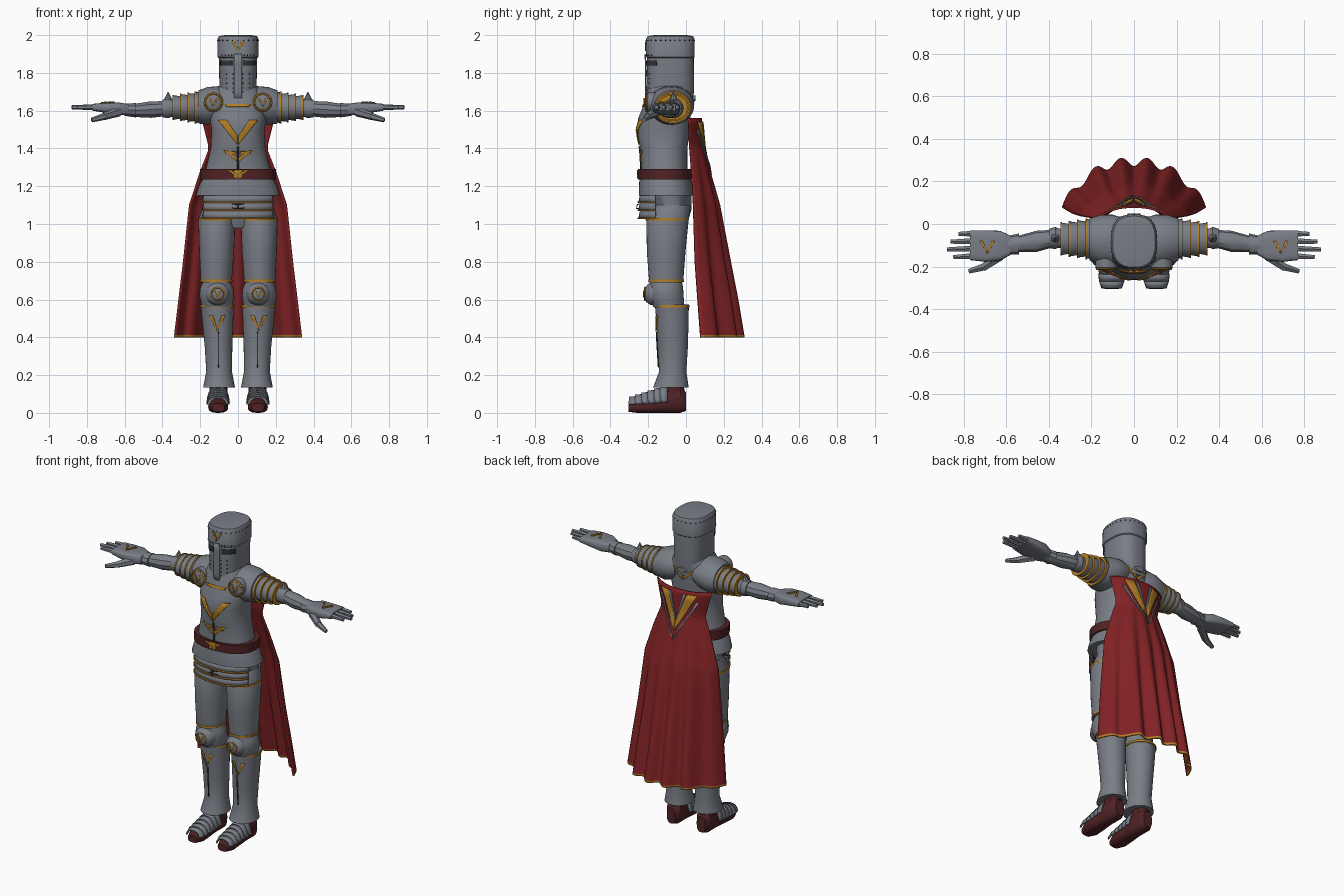
import bpy, bmesh
from math import sin, cos, pi, radians, copysign
from mathutils import Vector
from mathutils.bvhtree import BVHTree

if "Cube" in bpy.data.objects:
    bpy.data.objects.remove(bpy.data.objects["Cube"])


def material(name, *rgb):
    m = bpy.data.materials.new(name)
    m.use_nodes = True
    m.diffuse_color = (*rgb, 1)
    m.node_tree.nodes["Principled BSDF"].inputs["Base Color"].default_value = (*rgb, 1)
    return m


STEEL = material("steel", .19, .205, .235)
GOLD = material("gold trim", .45, .21, .02)
RED = material("red cloth", .22, .016, .018)
BROWN = material("brown leather", .08, .016, .018)
DARK = material("dark gap", .03, .032, .036)
DIRECTIONS = {"front": Vector((0, 1, 0)), "back": Vector((0, -1, 0)), "top": Vector((0, 0, -1))}


def finish(name, bm, mats, mirror=False, solid=0, rule=None):
    bmesh.ops.recalc_face_normals(bm, faces=bm.faces)
    if rule:
        for f in bm.faces:
            f.material_index = rule(f.calc_center_median())
    me = bpy.data.meshes.new(name)
    bm.to_mesh(me)
    bm.free()
    for m in mats:
        me.materials.append(m)
    me.shade_smooth()
    me.set_sharp_from_angle(angle=radians(35))
    ob = bpy.data.objects.new(name, me)
    bpy.context.collection.objects.link(ob)
    if solid:
        s = ob.modifiers.new("thickness", "SOLIDIFY")
        s.thickness, s.offset = solid, 0
    if mirror:
        ob.modifiers.new("mirror", "MIRROR").use_clip = False
    return ob


def loft(name, axis, stations, mat=STEEL, mirror=False, power=2, n=32, arc=None):
    """Skin rounded sections (position, centre u, centre v, radius u, radius v) along an axis."""
    bm = bmesh.new()
    a0, a1 = arc or (0, 360)
    count = n + 1 if arc else n
    rings = []
    for t, cu, cv, ru, rv in stations:
        ring = []
        for i in range(count):
            a = radians(a0 + (a1 - a0) * i / n)
            c, s = [copysign(abs(w) ** (2 / power), w) for w in (cos(a), sin(a))]
            u, v = cu + ru * c, cv + rv * s
            ring.append(bm.verts.new({"x": (t, u, v), "y": (u, t, v), "z": (u, v, t)}[axis]))
        rings.append(ring)
    for a, b in zip(rings, rings[1:]):
        for i in range(n):
            j = (i + 1) % count
            bm.faces.new((a[i], a[j], b[j], b[i]))
    if not arc:
        bm.faces.new(rings[0])
        bm.faces.new(rings[-1])
    return finish(name, bm, [mat], mirror, .008 if arc else 0)


def rim(name, axis, station, mirror=True, half=.006, grow=.004, **kw):
    """Narrow gold band around one section."""
    t, cu, cv, ru, rv = station
    return loft(name, axis, [(t + d, cu, cv, ru + grow, rv + grow) for d in (-half, half)],
                GOLD, mirror, **kw)


def tube(name, p, q, r0, r1, mat=STEEL, n=8):
    bm = bmesh.new()
    p, q = Vector(p), Vector(q)
    bmesh.ops.create_cone(bm, cap_ends=True, segments=n, radius1=r0, radius2=r1, depth=(q - p).length)
    turn = (q - p).to_track_quat("Z", "Y").to_matrix()
    for v in bm.verts:
        v.co = turn @ v.co + (p + q) / 2
    return finish(name, bm, [mat], True)


def surface(target):
    return BVHTree.FromObject(target, bpy.context.evaluated_depsgraph_get())


def plate(name, quads, target, mat=GOLD, side="front", mirror=False, lift=.003, n=5):
    """Thin plates laid on a surface; each quad is four points seen from the given side."""
    tree, d, bm = surface(target), DIRECTIONS[side], bmesh.new()
    for quad in quads:
        a, b, c, e = [Vector(p) for p in quad]
        grid = []
        for i in range(n + 1):
            row = []
            for j in range(n + 1):
                p = a.lerp(b, i / n).lerp(e.lerp(c, i / n), j / n)
                start = Vector((p.x, p.y, 0)) if side == "top" else Vector((p.x, 0, p.y))
                start -= d * 3
                hit = tree.ray_cast(start, d)[0] or tree.find_nearest(start + d * 3)[0]
                row.append(bm.verts.new(hit - d * lift))
            grid.append(row)
        for r, s in zip(grid, grid[1:]):
            for j in range(n):
                bm.faces.new((r[j], r[j + 1], s[j + 1], s[j]))
    return finish(name, bm, [mat], mirror, .006)


def vee(cx, top, low, half, thick):
    return [[(cx + s * half, top), (cx + s * (half - thick), top),
             (cx + s * .002, low + thick), (cx + s * .002, low)] for s in (-1, 1)]


def box(x0, x1, z0, z1):
    return [(x0, z0), (x1, z0), (x1, z1), (x0, z1)]


def circle_band(cx, cz, r, w, n=16):
    def at(i, q):
        return cx + q * cos(2 * pi * i / n), cz + q * sin(2 * pi * i / n)
    return [[at(i, r), at(i + 1, r), at(i + 1, r - w), at(i, r - w)] for i in range(n)]


def rivets(name, rays, target, mat=DARK, size=.004):
    tree, bm = surface(target), bmesh.new()
    for start, d in rays:
        hit = tree.ray_cast(Vector(start), Vector(d))[0]
        if hit:
            new = bmesh.ops.create_icosphere(bm, subdivisions=1, radius=size)
            bmesh.ops.translate(bm, verts=new["verts"], vec=hit)
    return finish(name, bm, [mat])


# Helmet with sights, nose bar and rivets
helmet = loft("helmet", "z", [(z, 0, -.083, rx, ry) for z, rx, ry in (
    (1.63, .09, .12), (1.72, .098, .126), (1.88, .102, .124), (1.885, .109, .129),
    (1.98, .108, .128), (1.995, .1, .12), (2, .07, .085))], power=2.6, n=48)
plate("helmet_sights", [box(.03, .092, 1.838, 1.866)], helmet, DARK, mirror=True)
plate("nose_bar", [box(-.02, .02, 1.65, 1.9)], helmet, STEEL, lift=.006)
plate("helmet_emblem", vee(0, 1.965, 1.915, .032, .016), helmet)
front = (0, 1, 0)
rays = [((x, -1, 1.67 + .025 * i), front) for x in (-.026, .026, -.06, .06) for i in range(6)]
rays += [((.0167 * i, -1, 1.893), front) for i in range(-5, 6)]
for i in range(28):
    a = 2 * pi * i / 28
    rays.append(((cos(a), sin(a) - .083, 1.972), (-cos(a), -sin(a), 0)))
rivets("helmet_rivets", rays, helmet)

# Torso
torso = loft("breastplate", "z", [
    (1.23, 0, -.11, .185, .132), (1.3, 0, -.115, .168, .122), (1.4, 0, -.118, .145, .125),
    (1.5, 0, -.12, .14, .142), (1.56, 0, -.115, .15, .138), (1.64, 0, -.095, .15, .125),
    (1.7, 0, -.085, .125, .122), (1.73, 0, -.083, .1, .115)], power=2.3, n=48)
plate("chest_emblem", vee(0, 1.55, 1.42, .105, .045) + vee(0, 1.39, 1.33, .08, .022)
      + [box(s * .012, s * .065, 1.37, 1.385) for s in (-1, 1)], torso)
plate("chest_neck_trim", [[(-.07, 1.635), (.07, 1.635), (.06, 1.62), (-.06, 1.62)]], torso)
plate("chest_ridge", [box(-.004, .004, 1.29, 1.41)], torso, DARK)
plate("back_neck_trim", vee(0, 1.68, 1.6, .1, .02), torso, side="back")
loft("cape_clasp", "y", [(.01, 0, 1.665, .04, .02), (.05, 0, 1.665, .03, .015)])

# Belt, skirt and hips
belt = loft("belt", "z", [(z, 0, -.11, .2, .143) for z in (1.235, 1.29)], BROWN, power=2.3)
plate("belt_buckle", [box(-.022, .022, 1.24, 1.285)] + vee(0, 1.285, 1.245, .055, .018), belt)
loft("waist_skirt", "z", [(1.245, 0, -.11, .185, .135), (1.2, 0, -.108, .208, .142),
                          (1.15, 0, -.105, .224, .145)], power=2.2)
loft("hips", "z", [(1.2, 0, -.09, .19, .12), (1.08, 0, -.08, .185, .11), (.98, 0, -.08, .08, .08)])
for i in range(3):
    z = 1.155 - .042 * i
    side = dict(arc=(202, 338), power=2.3)
    loft("hip_lame_%d" % (i + 1), "z", [(z, 0, -.1, .192, .14), (z - .042, 0, -.1, .2, .148)], **side)
    rim("hip_trim_%d" % (i + 1), "z", (z - .04, 0, -.1, .2, .148), False, half=.004, **side)
tasset = bpy.data.objects["hip_lame_2"]
plate("hip_center_strip", [box(-.006, .006, 1.035, 1.15)], tasset, DARK, lift=.012)

# Legs
thigh = loft("thighs", "z", [(1.1, .1, -.075, .085, .1), (1.02, .112, -.098, .098, .112),
                             (.85, .113, -.105, .092, .102), (.69, .115, -.105, .082, .09)], mirror=True)
rim("thigh_top_trim", "z", (1.025, .112, -.1, .095, .11))
rim("thigh_low_trim", "z", (.7, .115, -.105, .082, .09))
loft("knee_guards", "z", [(.7, .113, -.105, .07, .082), (.66, .113, -.105, .088, .09),
                          (.62, .113, -.105, .092, .092), (.56, .11, -.09, .08, .082)], mirror=True)
knee = loft("kneecaps", "y", [(-.15, .108, .63, .068, .064), (-.19, .108, .63, .06, .058),
                              (-.21, .108, .63, .045, .043), (-.222, .108, .63, .02, .02)], mirror=True)
plate("knee_emblem", vee(.108, .648, .61, .024, .01) + circle_band(.108, .63, .037, .006),
      knee, mirror=True, n=3)
shin = loft("greaves", "z", [(.575, .11, -.075, .088, .09), (.5, .108, -.072, .083, .086),
                             (.35, .103, -.07, .073, .08), (.22, .1, -.07, .068, .072),
                             (.135, .1, -.08, .084, .094)], mirror=True)
rim("greave_trim", "z", (.565, .11, -.075, .088, .09))
plate("greave_emblem", vee(.11, .515, .435, .042, .018), shin, mirror=True)
plate("greave_ridge", [box(.101, .105, .24, .43)], shin, DARK, mirror=True)

# Boots with layered toe plates
loft("boots", "y", [(0, .105, .06, .03, .05), (-.03, .105, .07, .05, .07), (-.11, .105, .066, .047, .066),
                    (-.18, .105, .042, .05, .042), (-.26, .105, .032, .053, .032),
                    (-.305, .105, .028, .034, .022)], BROWN, True, power=2.6, n=20)
loft("boot_shafts", "z", [(.05, .105, -.06, .046, .055), (.2, .102, -.068, .05, .055)], BROWN, True)
for i in range(6):
    y, h = -.302 + .033 * i, .05 + .011 * i
    wide = .045 if i == 0 else .057
    loft("toe_plate_%d" % (i + 1), "y", [(y, .105, .035, wide, h - .004), (y + .038, .105, .035, .058, h)],
         mirror=True, arc=(8, 172), n=16, power=2.4)

# Shoulders
loft("shoulder_domes", "x", [(.06, -.08, 1.64, .11, .075), (.1, -.078, 1.635, .122, .095),
                             (.16, -.075, 1.625, .118, .1), (.21, -.072, 1.62, .098, .088)], mirror=True)
for i in range(4):
    x, r = .185 + .039 * i, .094 - .006 * i
    end = (x + .04, -.07, 1.617, r, r - .012)
    loft("shoulder_lame_%d" % (i + 1), "x", [(x, -.07, 1.617, r - .006, r - .016), end], mirror=True)
    rim("shoulder_trim_%d" % (i + 1), "x", end, half=.004, grow=.003)
disc = loft("shoulder_discs", "y", [(-.15, .13, 1.645, .052, .052), (-.205, .13, 1.645, .052, .052),
                                    (-.218, .13, 1.645, .03, .03)], mirror=True)
plate("shoulder_emblem", vee(.13, 1.668, 1.62, .03, .012) + circle_band(.13, 1.645, .05, .008),
      disc, mirror=True, n=3)

# Arms
loft("upper_arms", "x", [(.32, -.068, 1.615, .05, .05), (.38, -.066, 1.612, .043, .045)], mirror=True, n=16)
loft("elbow_guards", "x", [(.35, -.066, 1.613, .043, .045), (.37, -.066, 1.613, .052, .053),
                           (.4, -.068, 1.611, .045, .046)], mirror=True, n=16)
tube("elbow_spikes", (.37, -.066, 1.65), (.37, -.066, 1.7), .026, .001)
loft("forearms", "x", [(.39, -.07, 1.61, .042, .042), (.46, -.082, 1.606, .05, .046),
                       (.57, -.097, 1.6, .034, .034)], mirror=True, n=10)
loft("gauntlet_cuffs", "x", [(.54, -.094, 1.602, .05, .04), (.6, -.1, 1.605, .042, .034)], mirror=True, n=10)
hand = loft("hands", "x", [(.58, -.1, 1.605, .045, .03), (.63, -.102, 1.61, .07, .033),
                           (.7, -.104, 1.615, .074, .027), (.77, -.1, 1.618, .07, .018)],
            mirror=True, power=4, n=24)
plate("hand_emblem", vee(.69, -.08, -.14, .035, .014), hand, side="top", mirror=True)
for finger, y, tip in (("little", -.045, .825), ("ring", -.08, .862), ("middle", -.115, .88), ("index", -.15, .85)):
    tube(finger + "_fingers", (.75, y, 1.618), (tip, y * 1.04, 1.618), .016, .011, n=6)
tube("thumbs", (.63, -.15, 1.595), (.71, -.205, 1.57), .026, .02, n=6)
tube("thumb_tips", (.7, -.2, 1.572), (.775, -.222, 1.55), .02, .012, n=6)

# Cape: pleated sheet; each key is (height, half width, edge depth, centre depth)
KEYS = [(1.56, .19, .012, .08), (1.4, .15, .02, .092), (1.27, .2, .03, .125), (1.1, .255, .04, .17),
        (.8, .287, .05, .22), (.4, .335, .08, .288)]


def cape_point(u, z):
    hi, lo = next((a, b) for a, b in zip(KEYS, KEYS[1:]) if z >= b[0] - 1e-6)
    f = (hi[0] - z) / (hi[0] - lo[0])
    w, edge, mid = [p + (q - p) * f for p, q in zip(hi[1:], lo[1:])]
    pleat = -.021 * cos(2 * pi * u / .36) * min(1, max(0, (1.4 - z) / .8))
    return u * w, edge + (mid - edge) * (1 - abs(u) ** 2.5) + pleat, z


bm = bmesh.new()
heights = [1.56 - .0287 * i for i in range(40)] + [.412, .4]
rows = [[bm.verts.new(cape_point(i / 36 - 1, z)) for i in range(73)] for z in heights]
for a, b in zip(rows, rows[1:]):
    for i in range(72):
        bm.faces.new((a[i], a[i + 1], b[i + 1], b[i]))
cape = finish("cape", bm, [RED, GOLD], solid=.01, rule=lambda c: int(c.z < .412))
plate("cape_emblem", vee(0, 1.54, 1.31, .125, .06), cape, side="back")
plate("cape_emblem_border", vee(0, 1.54, 1.37, .06, .018) + vee(0, 1.5, 1.26, .135, .014),
      cape, STEEL, side="back", lift=.005)
